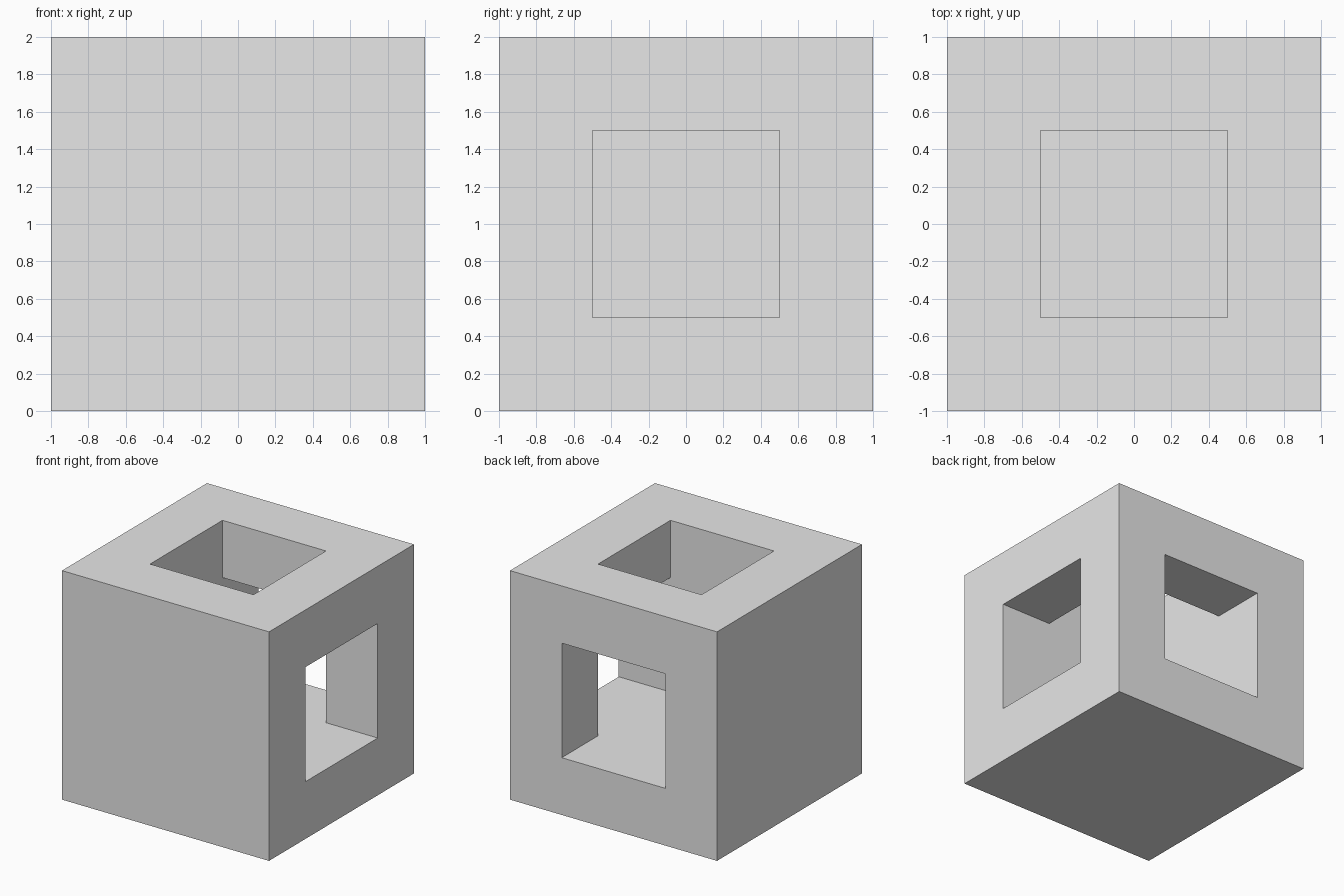
import bpy
import bmesh
from mathutils import Vector

default_cube = bpy.data.objects.get("Cube")
if default_cube:
    bpy.data.objects.remove(default_cube, do_unlink=True)

SIZE = 2.0
HOLE = 1.0
CENTRE = Vector((0, 0, SIZE / 2))

grey = bpy.data.materials.new("light_grey")
grey.use_nodes = True
colour = (0.8, 0.8, 0.8, 1)
grey.diffuse_color = colour
grey.node_tree.nodes["Principled BSDF"].inputs["Base Color"].default_value = colour


def add_object(name, bm):
    mesh = bpy.data.meshes.new(name)
    bm.normal_update()
    bm.to_mesh(mesh)
    bm.free()
    mesh.materials.append(grey)
    obj = bpy.data.objects.new(name, mesh)
    obj.location = CENTRE
    bpy.context.collection.objects.link(obj)
    return obj


# Solid block
bm = bmesh.new()
bmesh.ops.create_cube(bm, size=SIZE)
block = add_object("hollow_block", bm)

# Cutter: central chamber with square arms to the +x, +y and +z faces
bm = bmesh.new()
bmesh.ops.create_cube(bm, size=HOLE)
bm.normal_update()
arms = [f for f in bm.faces if sum(f.normal) > 0.5]
for face, normal in [(f, f.normal.copy()) for f in arms]:
    tip = bmesh.ops.extrude_discrete_faces(bm, faces=[face])["faces"][0]
    bmesh.ops.translate(bm, verts=tip.verts, vec=normal * HOLE)
cutter = add_object("tunnel_cutter", bm)
cutter.hide_render = True
cutter.display_type = 'WIRE'

# Cut the three meeting tunnels, bake the result and drop the cutter
cut = block.modifiers.new("tunnels", 'BOOLEAN')
cut.operation = 'DIFFERENCE'
cut.solver = 'EXACT'
cut.object = cutter
bpy.context.view_layer.objects.active = block
bpy.ops.object.modifier_apply(modifier=cut.name)
bpy.data.objects.remove(cutter, do_unlink=True)
